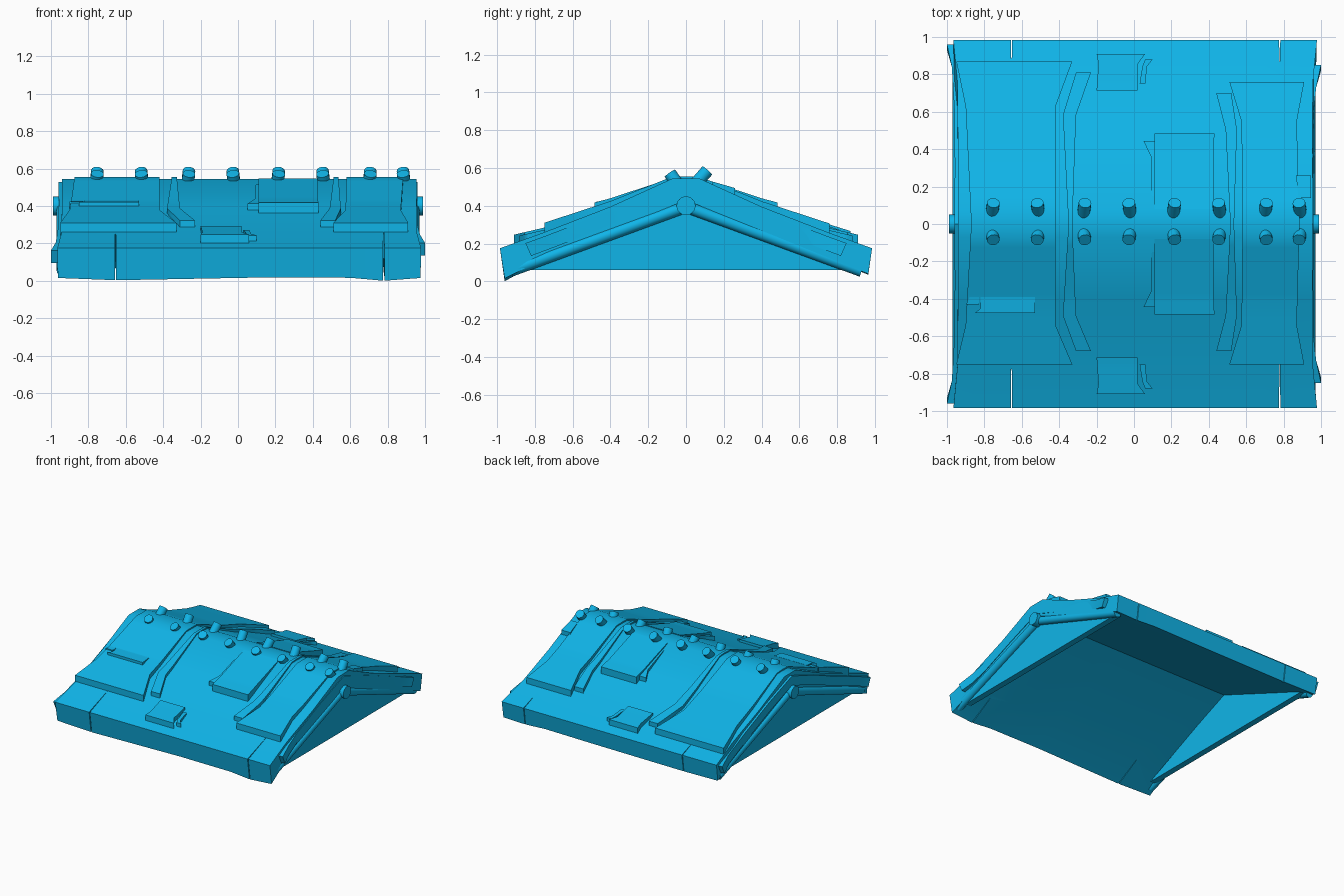
import bpy, bmesh, math
from mathutils import Vector

if "Cube" in bpy.data.objects:
    bpy.data.objects.remove(bpy.data.objects["Cube"])

BLUE = bpy.data.materials.new("roof_blue")
BLUE.diffuse_color = (0.005, 0.46, 0.81, 1)
BLUE.use_nodes = True
BLUE.node_tree.nodes["Principled BSDF"].inputs["Base Color"].default_value = BLUE.diffuse_color

def interp(pts, t):
    for (a, va), (b, vb) in zip(pts, pts[1:]):
        if t <= b:
            return va + (vb - va) * (t - a) / (b - a)
    return pts[-1][1]

SURF = [(0, .55), (.07, .545), (.4, .395), (.75, .26), (.985, .175)]
def surf(y):
    return interp(SURF, abs(y))

def smooth(ob):
    bpy.ops.object.select_all(action='DESELECT')
    ob.select_set(True)
    bpy.context.view_layer.objects.active = ob
    bpy.ops.object.shade_smooth_by_angle(angle=math.radians(35))

def loft(name, sections):
    """Skin a row of closed sections and cap both ends."""
    bm = bmesh.new()
    rings = [[bm.verts.new(p) for p in s] for s in sections]
    n = len(rings[0])
    for a, b in zip(rings, rings[1:]):
        for i in range(n):
            j = (i + 1) % n
            bm.faces.new((a[i], a[j], b[j], b[i]))
    bm.faces.new(rings[0])
    bm.faces.new(rings[-1])
    bmesh.ops.recalc_face_normals(bm, faces=bm.faces)
    me = bpy.data.meshes.new(name)
    bm.to_mesh(me)
    bm.free()
    ob = bpy.data.objects.new(name, me)
    bpy.context.collection.objects.link(ob)
    me.materials.append(BLUE)
    return ob

def rod(name, a, b, r, sides=16):
    a, b = Vector(a), Vector(b)
    bpy.ops.mesh.primitive_cylinder_add(vertices=sides, radius=r, depth=(b - a).length, location=(a + b) / 2)
    ob = bpy.context.object
    ob.name = name
    ob.rotation_euler = (b - a).to_track_quat('Z', 'Y').to_euler()
    ob.data.materials.append(BLUE)
    smooth(ob)

# Main roof slab: gable-shaped profile swept along x, uneven eave
def slab_section(x, low_f, low_b):
    top = [(-y, z) for y, z in SURF[:0:-1]] + SURF[1:]
    prof = top + [(.965, low_b), (.72, .135), (0, .43), (-.72, .135), (-.96, low_f)]
    out = []
    for y, z in prof:
        flare = interp([(0, 0), (.74, 0), (1, .025)], abs(y)) if abs(x) > .9 else 0
        out.append((x + math.copysign(flare, x), y, z))
    return out

roof = loft("roof_slab", [slab_section(*s) for s in (
    (-.942, .015, .04), (-.65, .003, .035), (.15, .018, .04),
    (.6, .016, .045), (.78, .0, .035), (.955, .015, .04))])

# Cracks splitting the eaves into three boards
for x in (-.655, .779):
    for s, inner in ((-1, .75), (1, .87)):
        cut = loft("crack_cutter", [
            [(x - w, s * y, -.1), (x + w, s * y, -.1), (x + w, s * y, .4), (x - w, s * y, .4)]
            for y, w in ((inner, .001), (1.05, .0045))])
        cut.hide_render = True
        m = roof.modifiers.new("crack", 'BOOLEAN')
        m.operation, m.object, m.solver = 'DIFFERENCE', cut, 'EXACT'
        bpy.context.view_layer.objects.active = roof
        bpy.ops.object.modifier_apply(modifier=m.name)
        bpy.data.objects.remove(cut)
smooth(roof)

# Raised shingle plates hugging the roof surface, thicker at the lower end
def rows(y0, y1, left, right, t0, t1):
    us = {0, .72, 1} | {i / 6 for i in range(7)}
    for k, _ in SURF:
        u = (math.copysign(k, y1) - y0) / (y1 - y0)
        if 0 < u < 1:
            us.add(u)
    out = []
    for u in sorted(us):
        y = y0 + (y1 - y0) * u
        z, t = surf(y), t0 + (t1 - t0) * u
        xl = interp(list(zip((0, .72, 1), left)), u)
        xr = interp(list(zip((0, .72, 1), right)), u)
        out.append([(xl, y, z + t), (xr, y, z + t), (xr, y, z - .03), (xl, y, z - .03)])
    return out

def plate(name, *args):
    smooth(loft(name, rows(*args)))

def draped(name, yf, yb, left, right, t1=.05):
    smooth(loft(name, rows(0, yf, left, right, .006, t1)[::-1] + rows(0, yb, left, right, .006, t1)[1:]))

draped("large_shingle_left", -.75, .87, (-.87, -.9, -.95), (-.42, -.42, -.33))
draped("shingle_strip_left", -.68, .81, (-.35, -.38, -.31), (-.33, -.31, -.23), .035)
draped("large_shingle_right", -.75, .76, (.58, .575, .51), (.885, .87, .91))
draped("shingle_strip_right", -.68, .70, (.515, .49, .44), (.535, .55, .52), .035)

for s, side in ((-1, "front"), (1, "back")):
    plate("mid_shingle_" + side, s * .08, s * .485, (.11,) * 3, (.425, .425, .43), .005, .055)
    plate("mid_strip_" + side, s * .15, s * .445, (.095, .09, .05), (.15, .15, .11), .005, .035)
    plate("low_shingle_" + side, s * .715, s * .91, (-.2, -.19, -.2), (.02, .02, .06), .02, .045)
    plate("low_strip_" + side, s * .75, s * .88, (.03, .045, .06), (.06, .07, .1), .012, .03)
plate("thin_shingle_front", -.39, -.475, (-.82, -.82, -.85), (-.53,) * 3, .03, .055)
plate("thin_strip_front", -.39, -.43, (-.88, -.89, -.9), (-.83,) * 3, .03, .04)
plate("thin_shingle_back", .14, .26, (.88, .87, .865), (.945,) * 3, .015, .035)

# Ridge pegs, a row on each slope
for i, x in enumerate((-.76, -.51, -.27, -.02, .21, .46, .70, .89)):
    dx = .008 * (-1) ** i
    rod(f"peg_back_{i}", (x, .055, .52), (x + dx, .113, .587), .034)
    rod(f"peg_front_{i}", (x, -.045, .515), (x + dx, -.085, .572), .034)

for s, side, end in ((-1, "left", .96), (1, "right", .85)):
    # Ridge pole end poking out of the gable
    rod("ridge_pole_" + side, (s * .9, 0, .4), (s * .988, 0, .4), .05, 24)
    # Gable wall closing the end
    tri = [(-.86, .06), (.9, .06), (0, .44)]
    loft("gable_" + side, [[(s * x, y, z) for y, z in tri] for x in (.88, .93)])
    for d in (-1, 1):
        tag = side + ("_front" if d < 0 else "_back")
        # Rafter log under the slab edge
        rod("rafter_log_" + tag, (s * .938, 0, .395), (s * .938, d * .93, .055), .032, 12)
        # Bargeboard curving outwards at the eave, its lower end cut back
        secs = []
        for y, x in ((0, .96), (.3, .958), (.6, .96), (end - .12, .974), (end, 1)):
            low = y - .03 * (y == end)
            zt, zb = surf(y) - .022, surf(low) - .1
            secs.append([(s * (x - .04), d * y, zt), (s * x, d * y, zt),
                         (s * x, d * low, zb), (s * (x - .04), d * low, zb)])
        smooth(loft("bargeboard_" + tag, secs))
